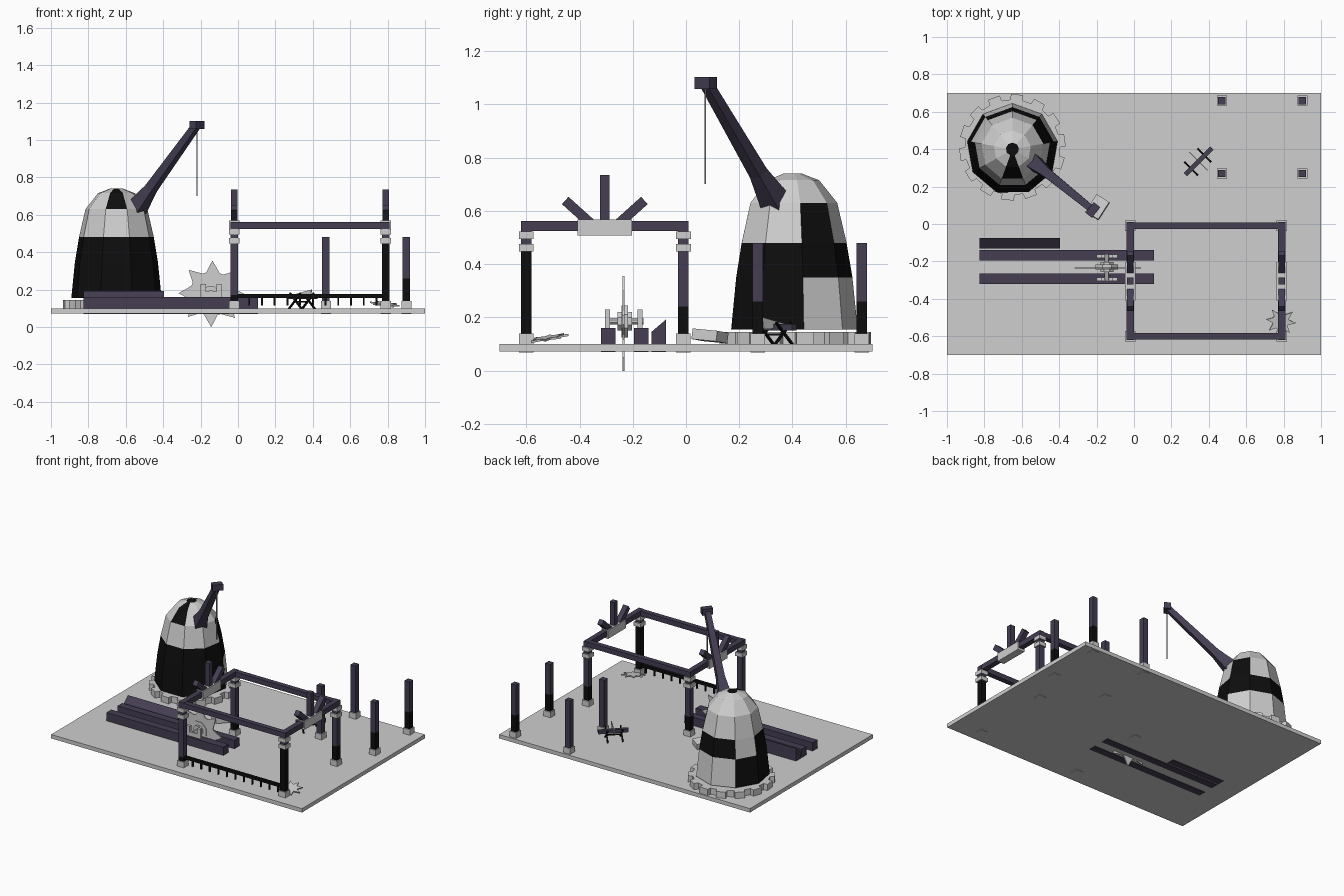
import bpy, bmesh, math
from mathutils import Vector, Matrix

if "Cube" in bpy.data.objects:
    bpy.data.objects.remove(bpy.data.objects["Cube"])


def material(name, rgb):
    m = bpy.data.materials.new(name)
    m.diffuse_color = (*rgb, 1)
    m.use_nodes = True
    m.node_tree.nodes["Principled BSDF"].inputs["Base Color"].default_value = m.diffuse_color
    return m


GREY = material("pale grey", (0.62, 0.62, 0.62))
BLACK = material("black", (0.004, 0.004, 0.004))
WOOD = material("dark purple wood", (0.058, 0.048, 0.085))
STEEL = material("mid grey", (0.22, 0.22, 0.22))


def finish(bm, name, *mats):
    bmesh.ops.recalc_face_normals(bm, faces=bm.faces)
    me = bpy.data.meshes.new(name)
    bm.to_mesh(me)
    bm.free()
    for m in mats:
        me.materials.append(m)
    ob = bpy.data.objects.new(name, me)
    bpy.context.collection.objects.link(ob)
    return ob


def box(name, x, y, z, mat):
    """Box from three (low, high) ranges."""
    bm = bmesh.new()
    size = [r[1] - r[0] for r in (x, y, z)]
    mid = [(r[0] + r[1]) / 2 for r in (x, y, z)]
    bmesh.ops.create_cube(bm, size=1, matrix=Matrix.Translation(mid) @ Matrix.Diagonal((*size, 1)))
    return finish(bm, name, mat)


def beam(name, p, q, w, mat, w2=None):
    """Square beam between two points, optionally tapering."""
    p, q = Vector(p), Vector(q)
    bm = bmesh.new()
    bmesh.ops.create_cone(bm, cap_ends=True, segments=4, radius1=w * 0.7071,
                          radius2=(w2 or w) * 0.7071, depth=(q - p).length,
                          matrix=Matrix.Rotation(math.pi / 4, 4, 'Z'))
    rot = (q - p).to_track_quat('Z', 'Y').to_matrix().to_4x4()
    bm.transform(Matrix.Translation((p + q) / 2) @ rot)
    return finish(bm, name, mat)


def prism(name, outline, depth, mat, matrix):
    """Extrude a 2D outline along z, centred, then place it."""
    bm = bmesh.new()
    f = bm.faces.new([bm.verts.new((x, y, -depth / 2)) for x, y in outline])
    ext = bmesh.ops.extrude_face_region(bm, geom=[f])
    bmesh.ops.translate(bm, vec=(0, 0, depth),
                        verts=[v for v in ext['geom'] if isinstance(v, bmesh.types.BMVert)])
    bm.transform(matrix)
    return finish(bm, name, mat)


def polar(r, a):
    return (r * math.cos(a), r * math.sin(a))


def saw_outline(n, r_in, r_out, turn=0):
    pts = []
    for i in range(n):
        a = turn + i * math.tau / n
        pts += [polar(r_in, a), polar(r_out, a + 0.45 * math.tau / n), polar(r_in, a + 0.8 * math.tau / n)]
    return pts


# Ground slab
box("ground_slab", (-1, 1), (-0.7, 0.7), (0.072, 0.1), GREY)

# Silo with chequered panels
bm = bmesh.new()
tiers = [(0.155, 0.245), (0.35, 0.225), (0.48, 0.203), (0.63, 0.168), (0.715, 0.1), (0.74, 0.035)]
N = 9
rings = [[bm.verts.new((-0.65 + r * math.cos(-1.5708 + 0.35 + i * math.tau / N),
                        0.4 + r * math.sin(-1.5708 + 0.35 + i * math.tau / N), z))
          for i in range(N)] for z, r in tiers]
for t in range(len(rings) - 1):
    for i in range(N):
        j = (i + 1) % N
        f = bm.faces.new((rings[t][i], rings[t][j], rings[t + 1][j], rings[t + 1][i]))
        c = f.calc_center_median() - Vector((-0.65, 0.4, 0))
        ang = math.degrees(math.atan2(c.y, c.x))
        if t < 2:
            pale = 30 < ang < 135 and t == 0 or 135 <= ang < 175 and t == 1
        elif t == 2:
            pale = not 25 < ang < 70
        else:
            pale = not -120 < ang < -60
        f.material_index = 0 if pale else 1
bm.faces.new(rings[0])
bm.faces.new(rings[-1]).material_index = 1
finish(bm, "silo", GREY, BLACK)

# Notched stone ring under the silo
notch = []
for i in range(14):
    a = i * math.tau / 14
    notch += [polar(0.255, a), polar(0.285, a + 0.02), polar(0.285, a + 0.25), polar(0.255, a + 0.27)]
prism("silo_stone_ring", notch, 0.045, GREY, Matrix.Translation((-0.65, 0.41, 0.1225)))

# Crane boom, head, rope and the block below it
foot, tip = Vector((-0.53, 0.325, 0.65)), Vector((-0.22, 0.075, 1.08))
beam("crane_boom", foot, tip, 0.055, WOOD, 0.036)
beam("crane_foot", foot - (tip - foot) * 0.08, foot + (tip - foot) * 0.22, 0.09, WOOD, 0.05)
side = Vector((-0.25, -0.31, 0)).normalized() * 0.036
beam("crane_head", tip - side, tip + side, 0.045, WOOD)
box("crane_rope", (-0.2225, -0.2175), (0.0695, 0.0745), (0.7, 1.08), STEEL)
block = box("fallen_stone", (-0.055, 0.055), (-0.04, 0.04), (-0.02, 0.02), GREY)
block.location = (-0.195, 0.09, 0.13)
block.rotation_euler = (-0.1, 0.08, 1.0)


# Posts with stone feet, black up to a given height
def post(x, y, top, black_top):
    h = 0.02
    if black_top > 0.13:
        box("post_lower", (x - h, x + h), (y - h, y + h), (0.09, black_top), BLACK)
    if black_top < top:
        box("post_upper", (x - h, x + h), (y - h, y + h), (max(black_top, 0.09), top), WOOD)
    box("post_foot", (x - 0.027, x + 0.027), (y - 0.027, y + 0.027), (0.068, 0.14), GREY)


XS, YS = (-0.02, 0.79), (-0.6, -0.01)
for x, y, b in ((XS[0], YS[0], 0.17), (XS[1], YS[0], 0.45), (XS[0], YS[1], 0.24), (XS[1], YS[1], 0.24)):
    post(x, y, 0.53, b)
    for z in (0.447, 0.495):
        box("post_collar", (x - 0.028, x + 0.028), (y - 0.028, y + 0.028), (z, z + 0.028), GREY)
for x, b in ((0.47, 0), (0.9, 0.26)):
    for y in (0.27, 0.66):
        post(x, y, 0.48, b)

# Roof frame
for y in YS:
    box("long_beam", (-0.04, 0.81), (y - 0.018, y + 0.018), (0.525, 0.561), WOOD)
for x in XS:
    box("cross_beam", (x - 0.019, x + 0.019), (-0.62, 0.01), (0.524, 0.562), WOOD)
    # Fan ornament on each gable
    box("fan_plate", (x - 0.027, x + 0.027), (-0.408, -0.202), (0.508, 0.568), GREY)
    for a, length in ((-48, 0.2), (0, 0.23), (48, 0.2)):
        d = Vector((0, math.sin(math.radians(a)), math.cos(math.radians(a))))
        p = Vector((x, -0.305, 0.505))
        beam("fan_board", p + d * 0.03, p + d * length, 0.037, WOOD)

# Low front fence with hanging pegs
box("fence_rail", (-0.02, 0.79), (-0.61, -0.59), (0.155, 0.175), BLACK)
for i in range(11):
    x = 0.06 + i * 0.068
    box("fence_peg", (x - 0.005, x + 0.005), (-0.606, -0.594), (0.115, 0.158), BLACK)

# Saw bench: two long timbers and a bevelled one
for y in (-0.32, -0.195):
    box("bench_timber", (-0.825, 0.108), (y, y + 0.055), (0.069, 0.16), WOOD)
ALONG_X = Matrix(((0, 0, 1, 0), (1, 0, 0, 0), (0, 1, 0, 0), (0, 0, 0, 1)))
prism("bevelled_timber", [(-0.13, 0.069), (-0.075, 0.069), (-0.075, 0.192), (-0.13, 0.145)], 0.43, WOOD,
      Matrix.Translation((-0.61, 0, 0)) @ ALONG_X)

# Saw blade, hubs, axle and brackets
UPRIGHT = Matrix.Rotation(math.pi / 2, 4, 'X')
prism("saw_blade", saw_outline(8, 0.118, 0.178, 1.2), 0.007, GREY,
      Matrix.Translation((-0.14, -0.235, 0.177)) @ UPRIGHT)
for r, d in ((0.065, 0.026), (0.038, 0.055), (0.013, 0.14)):
    prism("saw_hub", [polar(r, i * math.pi / 4 + 0.39) for i in range(8)], d, GREY,
          Matrix.Translation((-0.145, -0.23, 0.185)) @ UPRIGHT)
for y in (-0.295, -0.173):
    for x in (-0.2, -0.115):
        box("saw_bracket", (x, x + 0.028), (y - 0.01, y + 0.01), (0.155, 0.23), GREY)
    box("saw_bracket_bar", (-0.2, -0.087), (y - 0.01, y + 0.01), (0.155, 0.19), GREY)

# Broken blade leaning on the ground
prism("loose_blade", saw_outline(8, 0.045, 0.08, 0.3), 0.008, GREY,
      Matrix.Translation((0.785, -0.52, 0.122)) @ Matrix.Rotation(0.16, 4, 'X') @ Matrix.Rotation(0.1, 4, 'Y'))

# Sawhorse with a log and hand saw
along = Vector((0.7071, 0.7071, 0))
across = Vector((-0.7071, 0.7071, 0))
mid = Vector((0.345, 0.335, 0))
up = Vector((0, 0, 1))
beam("sawhorse_log", mid - along * 0.1 + up * 0.162, mid + along * 0.1 + up * 0.162, 0.024, WOOD)
for s in (-0.055, 0.045):
    for k in (-1, 1):
        c = mid + along * s
        beam("sawhorse_leg", c + across * 0.05 * k + up * 0.095, c - across * 0.04 * k + up * 0.18, 0.009, BLACK)
beam("sawhorse_brace", mid - along * 0.055 + up * 0.135, mid + along * 0.045 + up * 0.135, 0.008, BLACK)
basis = Matrix((across, up, along)).transposed().to_4x4()
prism("hand_saw", [(-0.07, 0.2), (-0.06, 0.155), (0.07, 0.162), (0.07, 0.172)], 0.005, GREY,
      Matrix.Translation(mid) @ basis)
